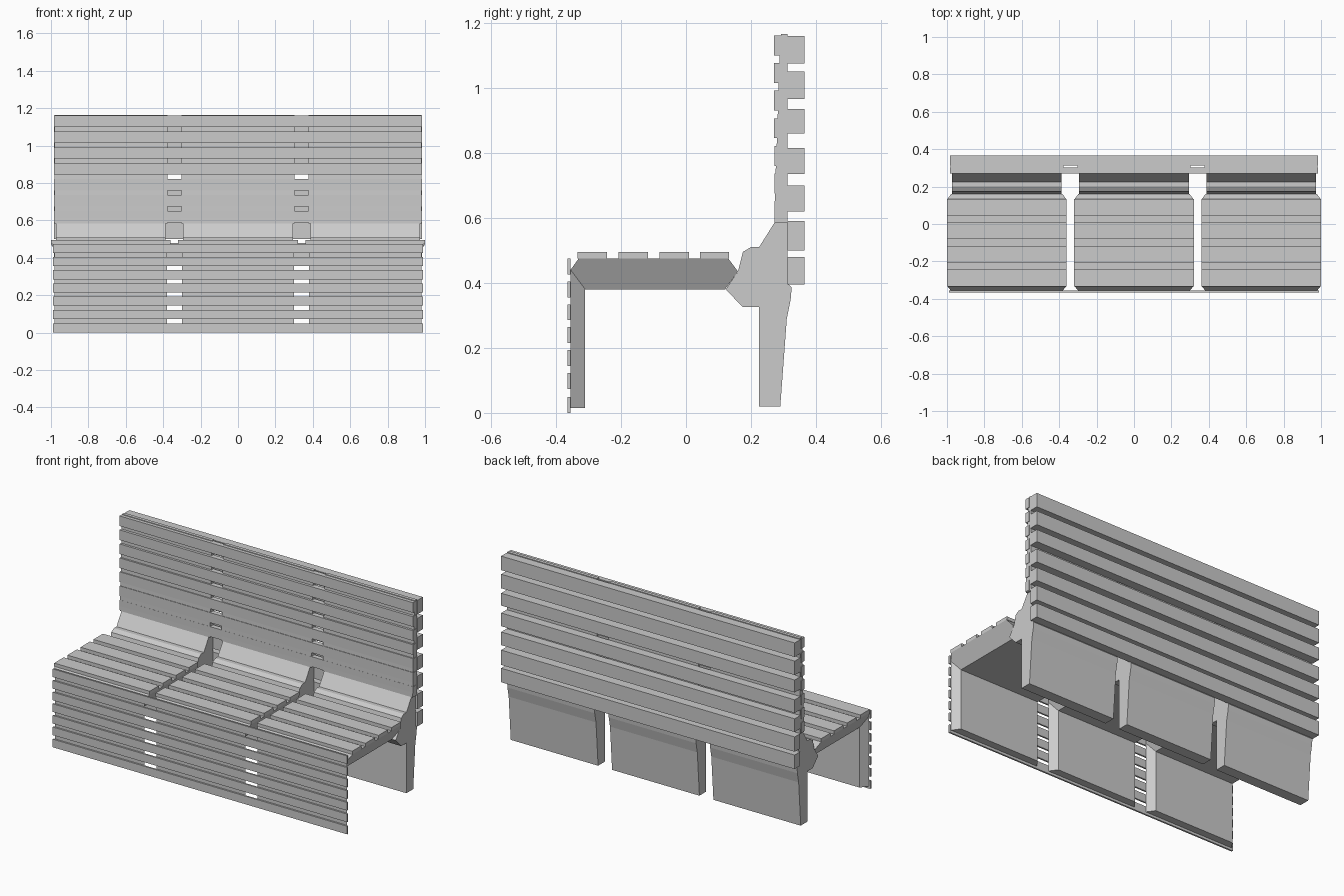
import bpy, bmesh

if "Cube" in bpy.data.objects:
    bpy.data.objects.remove(bpy.data.objects["Cube"])

MODULES = (-0.68, 0.0, 0.68)      # centres of the three bench sections


def loft(name, profile, cx):
    """Solid from a side profile of (y, z, half_width) points, mirrored about x = cx."""
    bm = bmesh.new()
    left = [bm.verts.new((cx - w, y, z)) for y, z, w in profile]
    right = [bm.verts.new((cx + w, y, z)) for y, z, w in profile]
    n = len(profile)
    bm.faces.new(left)
    bm.faces.new(right[::-1])
    for i in range(n):
        j = (i + 1) % n
        bm.faces.new((left[j], left[i], right[i], right[j]))
    bmesh.ops.recalc_face_normals(bm, faces=bm.faces)
    me = bpy.data.meshes.new(name)
    bm.to_mesh(me)
    bm.free()
    ob = bpy.data.objects.new(name, me)
    bpy.context.collection.objects.link(ob)
    return ob


def slat(name, cx, half, y0, y1, z0, z1):
    return loft(name, [(y0, z0, half), (y1, z0, half), (y1, z1, half), (y0, z1, half)], cx)


# Profiles of one section
SEAT = [(-.355, .44, .30), (-.33, .475, .32), (.13, .475, .32),
        (.16, .435, .298), (.12, .38, .268), (-.31, .38, .268)]
FRONT_LEG = [(-.355, .44, .30), (-.31, .38, .268), (-.31, .015, .268), (-.355, .015, .30)]
REAR_FRAME = [(y, z, .293) for y, z in
              [(.225, .02), (.225, .325), (.175, .325), (.122, .38), (.16, .435),
               (.175, .495), (.20, .51), (.225, .51), (.272, .585), (.312, .585),
               (.312, .40), (.325, .385), (.322, .35), (.31, .29), (.29, .02)]]
BACK_CORE = [(y, z, .302) for y, z in
             [(.272, .585), (.274, .70), (.28, .85), (.288, 1.10), (.292, 1.165),
              (.312, 1.165), (.312, .585)]]

for i, cx in enumerate(MODULES, 1):
    loft(f"seat_panel_{i}", SEAT, cx)
    loft(f"front_leg_{i}", FRONT_LEG, cx)
    loft(f"rear_leg_frame_{i}", REAR_FRAME, cx)
    loft(f"backrest_core_{i}", BACK_CORE, cx)
    # Seat slats, split per section
    for k, y in enumerate((-.333, -.207, -.081, .043), 1):
        slat(f"seat_slat_{i}_{k}", cx, .32, y, y + .09, .475, .495)

# Full length slats on the front, the backrest face and the rear
for k in range(7):
    z = .003 + .0705 * k
    slat(f"front_slat_{k + 1}", 0, .988, -.365, -.355, z, z + .049)
    z = .59 + .085 * k
    slat(f"backrest_slat_{k + 1}", 0, .985, .271 if k > 2 else .2725, .302, z, z + .061)
for k, (z0, z1) in enumerate([(.395, .48), (.50, .59), (.62, .70), (.735, .815),
                              (.86, .935), (.965, 1.05), (1.075, 1.16)], 1):
    slat(f"rear_slat_{k}", 0, .985, .312, .365, z0, z1)

# Lowest slat touches the ground
bpy.data.objects["front_slat_1"].location.z = -.003
